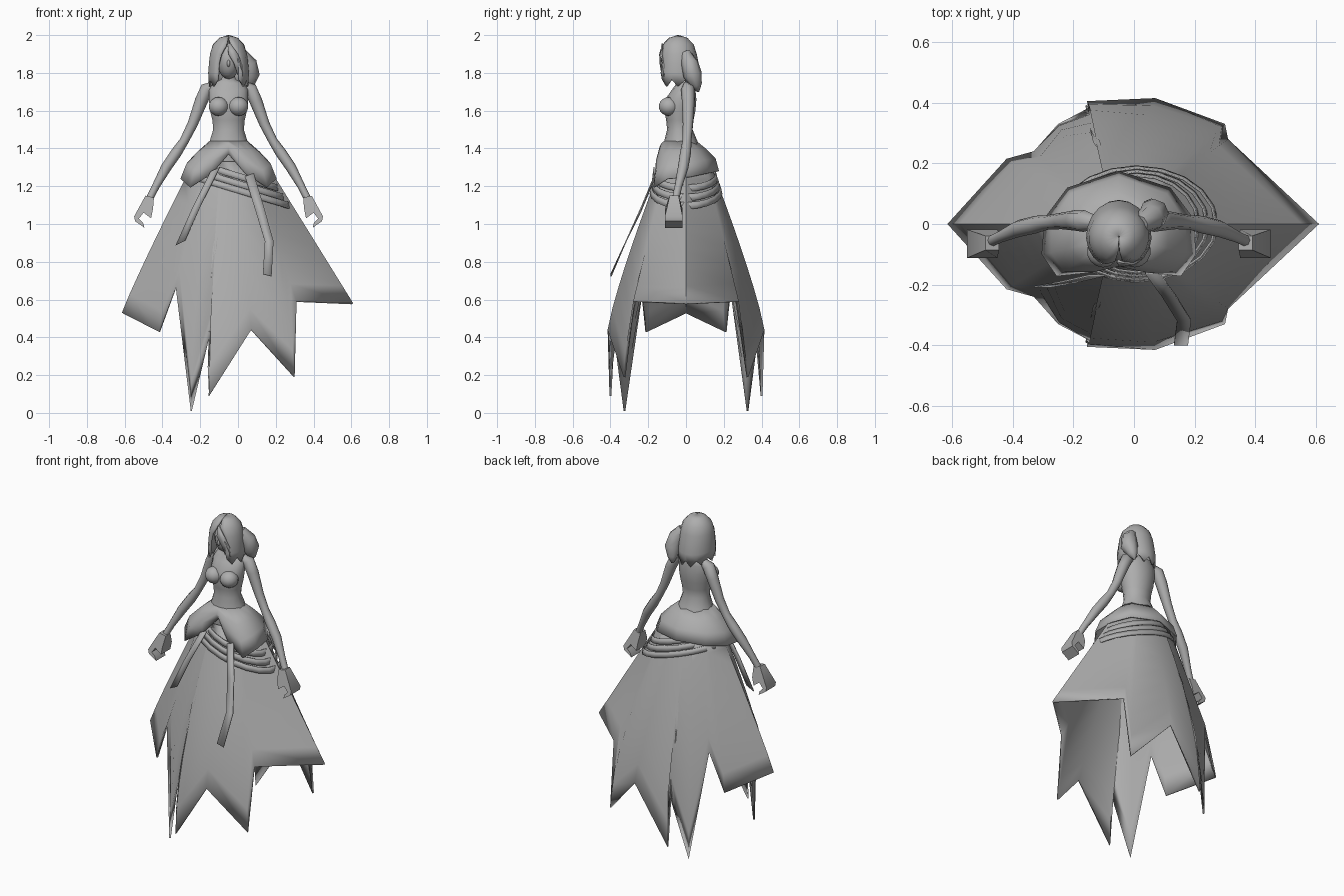
import bpy, bmesh, math
from mathutils import Vector

if "Cube" in bpy.data.objects:
    bpy.data.objects.remove(bpy.data.objects["Cube"])

CX = -0.05  # the body's middle line
grey = bpy.data.materials.new("plain grey")
grey.diffuse_color = (0.42, 0.42, 0.42, 1)
grey.use_nodes = True
grey.node_tree.nodes["Principled BSDF"].inputs["Base Color"].default_value = grey.diffuse_color


def finish(name, bm, angle=50, thick=0):
    bmesh.ops.recalc_face_normals(bm, faces=bm.faces)
    me = bpy.data.meshes.new(name)
    bm.to_mesh(me)
    bm.free()
    ob = bpy.data.objects.new(name, me)
    bpy.context.collection.objects.link(ob)
    me.materials.append(grey)
    bpy.ops.object.select_all(action='DESELECT')
    ob.select_set(True)
    bpy.context.view_layer.objects.active = ob
    bpy.ops.object.shade_smooth_by_angle(angle=math.radians(angle))
    if thick:
        m = ob.modifiers.new("thickness", 'SOLIDIFY')
        m.thickness = thick
        m.offset = -1
    return ob


def loft(name, rings, closed=True, caps=False, angle=50, thick=0):
    bm = bmesh.new()
    vs = [[bm.verts.new(p) for p in r] for r in rings]
    n = len(rings[0])
    for a, b in zip(vs, vs[1:]):
        for i in range(n if closed else n - 1):
            j = (i + 1) % n
            bm.faces.new((a[i], a[j], b[j], b[i]))
    if caps:
        bm.faces.new(vs[0])
        bm.faces.new(vs[-1])
    return finish(name, bm, angle, thick)


def oval(cx, cy, z, rx, ry, n=14):
    return [(cx + rx * math.sin(t), cy - ry * math.cos(t), z)
            for t in (2 * math.pi * i / n for i in range(n))]


def ball(name, c, r):
    bm = bmesh.new()
    bmesh.ops.create_uvsphere(bm, u_segments=14, v_segments=9, radius=1)
    for v in bm.verts:
        v.co = Vector(c) + Vector(a * b for a, b in zip(v.co, r))
    return finish(name, bm)


def limb(name, pts, n=8):
    # round tube through (x, y, z, radius) points
    rings = []
    for i, p in enumerate(pts):
        a, b = pts[max(i - 1, 0)], pts[min(i + 1, len(pts) - 1)]
        d = (Vector(b[:3]) - Vector(a[:3])).normalized()
        u = d.cross(Vector((0, 1, 0))).normalized()
        w = d.cross(u)
        rings.append([Vector(p[:3]) + p[3] * (u * math.cos(t) + w * math.sin(t))
                      for t in (2 * math.pi * k / n for k in range(n))])
    return loft(name, rings, caps=True, angle=60)


# Ragged skirt: half of the hem, from the left tip round the front to the right tip
half = [(-.615, .0, .53), (-.42, -.215, .43), (-.33, -.24, .67), (-.25, -.33, .01),
        (-.145, -.385, .43), (-.155, -.405, .09), (.07, -.415, .44), (.30, -.33, .19),
        (.31, -.28, .59), (.61, -.0, .58)]
hem = half + [(x, -y, z) for x, y, z in half[-2:0:-1]]
rings = []
for k in range(9):
    t = k / 8
    ring = []
    for x, y, z in hem:
        a = math.atan2(y / .41, x / .61)
        top = Vector((-.045 + .19 * math.cos(a), .125 * math.sin(a), 1.33))
        ease = 1 - (1 - t) ** (1 + max(0, .58 - z) * 1.3)
        ring.append((top.x + (x - top.x) * ease, top.y + (y - top.y) * ease,
                     top.z + (z - top.z) * t))
    rings.append(ring)
loft("skirt", rings, angle=60, thick=.01)

# Slanted belts wound round the hips
for i, (r, z) in enumerate([(.205, 1.255), (.235, 1.215), (.265, 1.18)]):
    def edge(dz, grow):
        return [(x, y, z + dz - .3 * x) for x, y, _ in
                oval(.01, 0, 0, r + grow, .165 + .012 * i + grow, 20)]
    loft("belt_%d" % (i + 1), [edge(.017, -.004), edge(-.017, .004)], thick=.006)


# Hanging straps
def strap(name, pts, w):
    loft(name, [[(x - w, y, z + dz), (x + w, y, z - dz)] for x, y, z, dz in pts],
         closed=False, thick=.006)


strap("left_strap", [(-.12, -.172, 1.29, -.012), (-.22, -.195, 1.09, -.012),
                     (-.305, -.21, .90, -.012)], .025)
strap("right_strap", [(.06, -.165, 1.26, -.008), (.115, -.24, 1.08, -.008),
                      (.165, -.32, .91, 0), (.155, -.40, .73, .006)], .023)

# Flared overskirt, open in a peak at the front
side = [(0, -.125, 1.37), (.09, -.16, 1.265), (.205, -.172, 1.195), (.255, -.10, 1.24),
        (.245, .02, 1.25), (.17, .12, 1.27), (0, .175, 1.28)]
edge = side + [(-x, y, z) for x, y, z in side[-2:0:-1]]
rings = []
for t, bulge in ((0, 0), (.35, .012), (.7, .018), (1, 0)):
    ring = []
    for x, y, z in edge:
        a = math.atan2(y, x)
        c, s = math.cos(a), math.sin(a)
        tx, ty, tz = .1 * c, -.03 + .085 * s, 1.44
        ring.append((CX + tx + (x - tx) * t + bulge * c, ty + (y - ty) * t + bulge * s,
                     tz + (z - tz) * t + bulge))
    rings.append(ring)
loft("overskirt", rings, angle=60, thick=.008)

# Torso and neck: z, half width, front y, back y
torso = [(1.30, .13, -.11, .09), (1.38, .12, -.12, .08), (1.44, .102, -.115, .06),
         (1.50, .083, -.10, .035), (1.55, .088, -.105, .04), (1.60, .10, -.115, .05),
         (1.66, .107, -.11, .055), (1.71, .105, -.075, .05), (1.745, .085, -.05, .045),
         (1.765, .04, -.045, .035), (1.79, .031, -.05, .025), (1.85, .03, -.055, .025)]
loft("torso", [oval(CX, (f + b) / 2, z, w, (b - f) / 2) for z, w, f, b in torso],
     caps=True, angle=60)

# Bust, arms and hands on both sides
for s, word in ((-1, "left"), (1, "right")):
    ball(word + "_bust", (CX + s * .052, -.09, 1.622), (.054, .054, .05))
    limb(word + "_arm", [(CX + s * x, y, z, r) for x, y, z, r in (
        (.075, .005, 1.735, .022), (.115, .01, 1.715, .036), (.145, .012, 1.65, .034),
        (.19, .01, 1.53, .027), (.235, .005, 1.44, .024), (.275, -.002, 1.38, .029),
        (.33, -.015, 1.30, .028), (.385, -.04, 1.20, .02), (.425, -.058, 1.12, .019))])
    hand = [(.395, 1.14), (.44, 1.15), (.50, 1.04), (.495, 1.015), (.445, .98), (.452, 1.005),
            (.475, 1.028), (.45, 1.06), (.41, 1.03), (.40, 1.08)]
    loft(word + "_hand", [[(CX + s * x, y if z < 1.12 else -.06 + (y + .06) * .5, z)
                           for x, z in hand] for y in (-.112, -.018)], caps=True, angle=40)

# Head with a small nose
ball("head", (CX, -.045, 1.865), (.062, .078, .098))
ball("nose", (CX, -.12, 1.85), (.009, .014, .018))

# Hair: shell with a parting that leaves the face open
levels = [(2.0, .004, 0), (1.985, .05, .05), (1.95, .083, .15), (1.90, .099, .42),
          (1.85, .104, .55), (1.80, .108, .55), (1.755, .104, .6)]
rings = []
for i, (z, r, gap) in enumerate(levels):
    ring = []
    for k in range(17):
        t = gap + (2 * math.pi - 2 * gap) * k / 16
        drop = (-.028 if k % 2 else .01) if i == 6 else 0
        back = max(0, -math.cos(t)) * max(0, 1.9 - z)
        ring.append((CX + r * math.sin(t), -.042 - r * math.cos(t) + back * .12,
                     z + drop - back * .12))
    rings.append(ring)
loft("hair", rings, closed=False, angle=70, thick=.012)

# Fringe swept across the forehead, and a loose lock behind the right shoulder
loft("fringe", [[(-.055, -.125, 1.955), (-.04, -.13, 1.955)],
                [(-.05, -.142, 1.90), (.0, -.135, 1.90)],
                [(-.02, -.14, 1.85), (.025, -.12, 1.84)],
                [(.0, -.13, 1.79), (.03, -.115, 1.78)]], closed=False, thick=.008)
limb("loose_lock", [(.02, .0, 1.90, .03), (.055, .02, 1.85, .045), (.065, .035, 1.79, .05),
                    (.055, .055, 1.735, .03), (.05, .065, 1.70, .006)])
